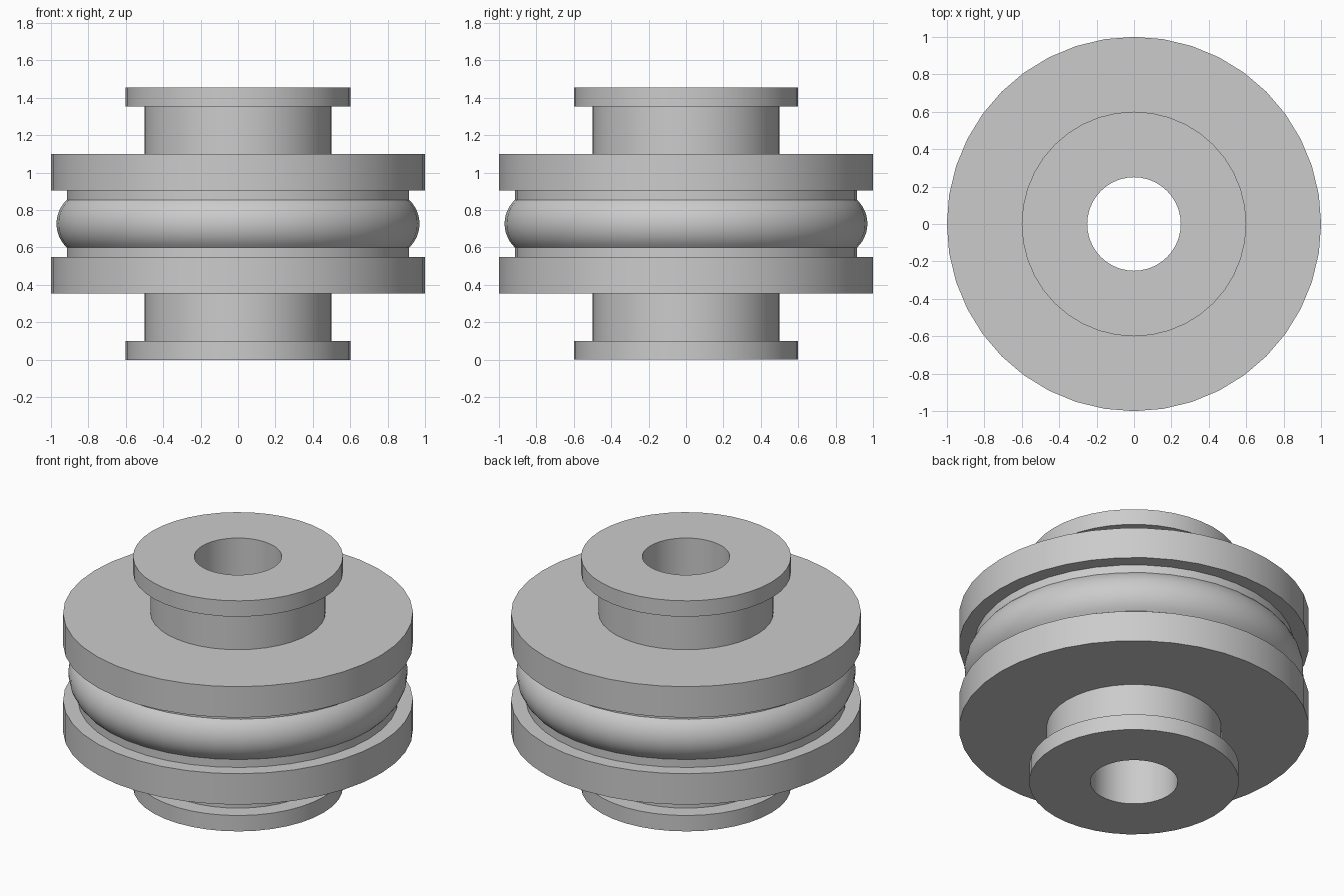
import bpy
import bmesh
import math

SIDES = 40
HEIGHT = 1.454
MID = HEIGHT / 2
BORE = 0.25

old = bpy.data.objects.get("Cube")
if old:
    bpy.data.objects.remove(old, do_unlink=True)

grey = bpy.data.materials.new("plain grey")
grey.use_nodes = True
colour = (0.6, 0.6, 0.6, 1)
grey.diffuse_color = colour
grey.node_tree.nodes["Principled BSDF"].inputs["Base Color"].default_value = colour


def bulge(radius, crest, half, steps=12):
    """Arc from the lower edge of the bulging band to its upper edge."""
    rise = crest - radius
    arc = (half ** 2 + rise ** 2) / (2 * rise)
    reach = math.asin(half / arc)
    angles = [reach * (2 * i / steps - 1) for i in range(steps + 1)]
    return [(crest - arc + arc * math.cos(a), MID + arc * math.sin(a)) for a in angles]


def lathe(name, profile):
    """Revolve a closed (radius, height) loop around the z axis."""
    bm = bmesh.new()
    rings = []
    for i in range(SIDES):
        a = math.tau * i / SIDES
        rings.append([bm.verts.new((r * math.cos(a), r * math.sin(a), z))
                      for r, z in profile])
    n = len(profile)
    for i, ring in enumerate(rings):
        after = rings[(i + 1) % SIDES]
        for j in range(n):
            k = (j + 1) % n
            bm.faces.new((ring[j], after[j], after[k], ring[k]))
    bmesh.ops.recalc_face_normals(bm, faces=bm.faces)
    mesh = bpy.data.meshes.new(name)
    bm.to_mesh(mesh)
    bm.free()
    mesh.materials.append(grey)
    obj = bpy.data.objects.new(name, mesh)
    bpy.context.collection.objects.link(obj)
    bpy.ops.object.select_all(action="DESELECT")
    obj.select_set(True)
    bpy.context.view_layer.objects.active = obj
    bpy.ops.object.shade_smooth_by_angle(angle=math.radians(25))
    return obj


# Lower half: bore, end collar, neck, wide flange, groove step
lower = [(BORE, 0), (0.6, 0), (0.6, 0.1), (0.5, 0.1), (0.5, 0.355),
         (1, 0.355), (1, 0.55), (0.915, 0.55)]
upper = [(r, HEIGHT - z) for r, z in reversed(lower)]

# Rounded band between the two flanges, then the mirrored upper half
lathe("flanged_roller", lower + bulge(0.915, 0.97, 0.127) + upper)
